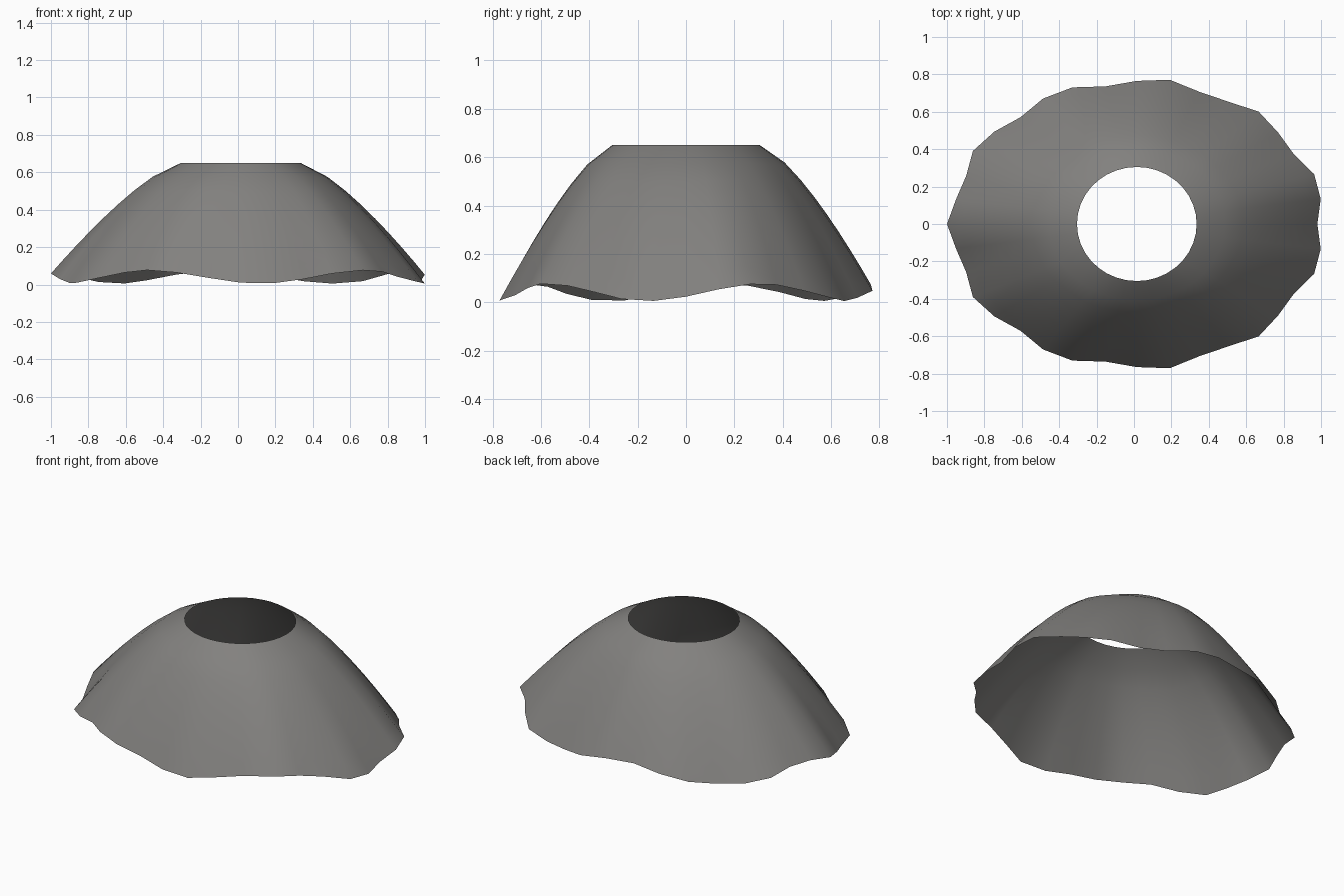
import bpy
import bmesh
from math import sin, cos, radians

cube = bpy.data.objects.get("Cube")
if cube:
    bpy.data.objects.remove(cube, do_unlink=True)

SEGMENTS, ROWS = 36, 8
CENTRE_X, TOP_Z = 0.015, 0.65

# Warm grey cloth
cloth = bpy.data.materials.new("warm_grey_cloth")
cloth.use_nodes = True
colour = (0.225, 0.22, 0.212, 1)
cloth.diffuse_color = colour
bsdf = cloth.node_tree.nodes["Principled BSDF"]
bsdf.inputs["Base Color"].default_value = colour
bsdf.inputs["Roughness"].default_value = 0.9


def drape_point(row, segment):
    """Point on the flared cloth; folds and hem waves grow towards the hem."""
    s = row / ROWS
    a = radians(360 / SEGMENTS * segment)
    flare = s ** 0.72
    fold = 1 - 0.025 * s * cos(11 * a)
    rx = (0.32 + 0.67 * flare) * fold
    ry = (0.305 + 0.46 * flare) * fold
    hem = 0.041 + 0.036 * cos(5 * (a - radians(24)))
    z = TOP_Z + (hem - TOP_Z) * s
    return CENTRE_X + rx * cos(a), ry * sin(a), z


# Open flared skirt: rings joined by quads, open at waist and hem
bm = bmesh.new()
rings = [[bm.verts.new(drape_point(r, i)) for i in range(SEGMENTS)]
         for r in range(ROWS + 1)]
for upper, lower in zip(rings, rings[1:]):
    for i in range(SEGMENTS):
        j = (i + 1) % SEGMENTS
        face = bm.faces.new((upper[i], lower[i], lower[j], upper[j]))
        face.smooth = True

mesh = bpy.data.meshes.new("flared_skirt")
bm.to_mesh(mesh)
bm.free()
mesh.materials.append(cloth)
skirt = bpy.data.objects.new("flared_skirt", mesh)
bpy.context.collection.objects.link(skirt)
